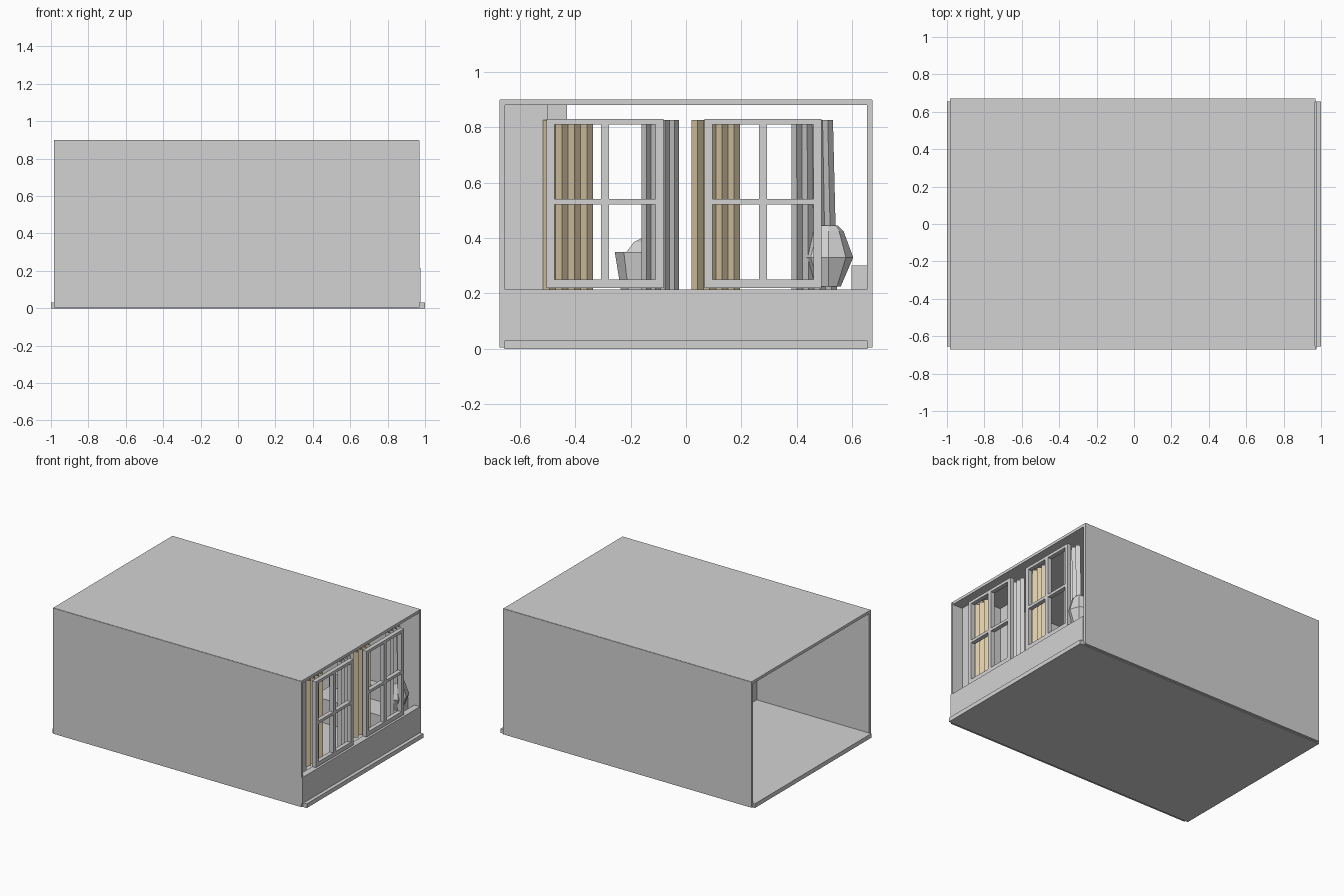
import bpy, bmesh, math

old = bpy.data.objects.get("Cube")
if old:
    bpy.data.objects.remove(old, do_unlink=True)


def material(name, rgb):
    m = bpy.data.materials.new(name)
    m.use_nodes = True
    m.diffuse_color = (*rgb, 1)
    m.node_tree.nodes["Principled BSDF"].inputs["Base Color"].default_value = (*rgb, 1)
    return m


GREY = material("light_grey", (0.65, 0.65, 0.65))
TAN = material("tan_cloth", (0.71, 0.59, 0.39))


def finish(name, bm, mat):
    bmesh.ops.recalc_face_normals(bm, faces=bm.faces)
    me = bpy.data.meshes.new(name)
    bm.to_mesh(me)
    bm.free()
    me.materials.append(mat)
    ob = bpy.data.objects.new(name, me)
    bpy.context.collection.objects.link(ob)
    return ob


def add_box(bm, x, y, z):
    verts = bmesh.ops.create_cube(bm, size=1)["verts"]
    for v in verts:
        for i, (a, b) in enumerate((x, y, z)):
            v.co[i] = (a + b) / 2 + v.co[i] * (b - a)


def box(name, x, y, z, mat=GREY):
    bm = bmesh.new()
    add_box(bm, x, y, z)
    return finish(name, bm, mat)


def lathe(name, centre, profile, sides, squash=1.0):
    """Faceted round body from (radius, height) pairs."""
    bm = bmesh.new()
    rings = []
    for r, z in profile:
        rings.append([bm.verts.new((centre[0] + r * squash * math.cos(t), centre[1] + r * math.sin(t), z))
                      for t in (math.tau * i / sides for i in range(sides))])
    for low, high in zip(rings, rings[1:]):
        for i in range(sides):
            j = (i + 1) % sides
            bm.faces.new((low[i], low[j], high[j], high[i]))
    bm.faces.new(rings[0])
    bm.faces.new(rings[-1])
    return finish(name, bm, GREY)


def curtain(name, y0, y1, mat, flare=0.0, folds=8):
    """Zigzag cloth hanging behind a window; the far edge can flare at the hem."""
    bm = bmesh.new()
    columns = []
    for i in range(folds + 1):
        f = i / folds
        x = 0.895 + 0.025 * (i % 2)
        y = y0 + (y1 - y0) * f
        columns.append((bm.verts.new((x, y + flare * f, 0.215)), bm.verts.new((x, y, 0.825))))
    for a, b in zip(columns, columns[1:]):
        bm.faces.new((a[0], b[0], b[1], a[1]))
    ob = finish(name, bm, mat)
    solid = ob.modifiers.new("thickness", "SOLIDIFY")
    solid.thickness = 0.006
    return ob


def window(name, y0, y1):
    """Four-pane frame, built from crossing bars."""
    bm = bmesh.new()
    x, z0, z1 = (0.935, 0.965), 0.22, 0.83
    mid = (y0 + y1) / 2
    for a, b in ((y0, y0 + 0.028), (mid - 0.014, mid + 0.014), (y1 - 0.028, y1)):
        add_box(bm, x, (a, b), (z0, z1))
    for a, b in ((z0, 0.25), (0.52, 0.54), (0.81, z1)):
        add_box(bm, x, (y0 + 0.001, y1 - 0.001), (a, b))
    return finish(name, bm, GREY)


# Shell, open at one end
box("floor", (-1, 1), (-0.655, 0.655), (0, 0.03))
box("roof", (-0.985, 0.968), (-0.67, 0.67), (0.88, 0.9))
for name, side in (("right_wall", -1), ("left_wall", 1)):
    box(name, (-0.985, 0.97), sorted((side * 0.653, side * 0.672)), (0.005, 0.898))
box("low_end_wall", (0.93, 0.975), (-0.67, 0.653), (0.03, 0.215))

# Windows with a tan and a grey curtain each
window("window_one", -0.503, -0.082)
window("window_two", 0.067, 0.488)
curtain("tan_curtain_one", -0.515, -0.335, TAN)
curtain("grey_curtain_one", -0.16, -0.025, GREY)
curtain("tan_curtain_two", 0.02, 0.195, TAN)
curtain("grey_curtain_two", 0.38, 0.53, GREY, flare=0.015)

# Cupboards along one wall
box("tall_cupboard", (-0.1, 0.7), (-0.653, -0.43), (0.03, 0.88))
box("narrow_cupboard", (0.7, 0.89), (-0.653, -0.5), (0.03, 0.88))

# Bench along the other wall
box("bench_seat", (0.3, 0.88), (0.42, 0.653), (0.03, 0.2))
box("bench_back", (0.3, 0.88), (0.597, 0.653), (0.2, 0.3))

# Faceted vase by the window
lathe("vase", (0.89, 0.513), ((0.045, 0.225), (0.09, 0.33), (0.055, 0.425), (0.035, 0.445)), 8, 0.85)

# Side table with a planter
box("side_table", (0.35, 0.65), (-0.25, -0.04), (0.03, 0.215))
lathe("planter", (0.5, -0.145), ((0.09, 0.215), (0.112, 0.35)), 8)
lathe("plant", (0.5, -0.145), ((0.08, 0.35), (0.05, 0.385), (0.015, 0.4)), 6)
